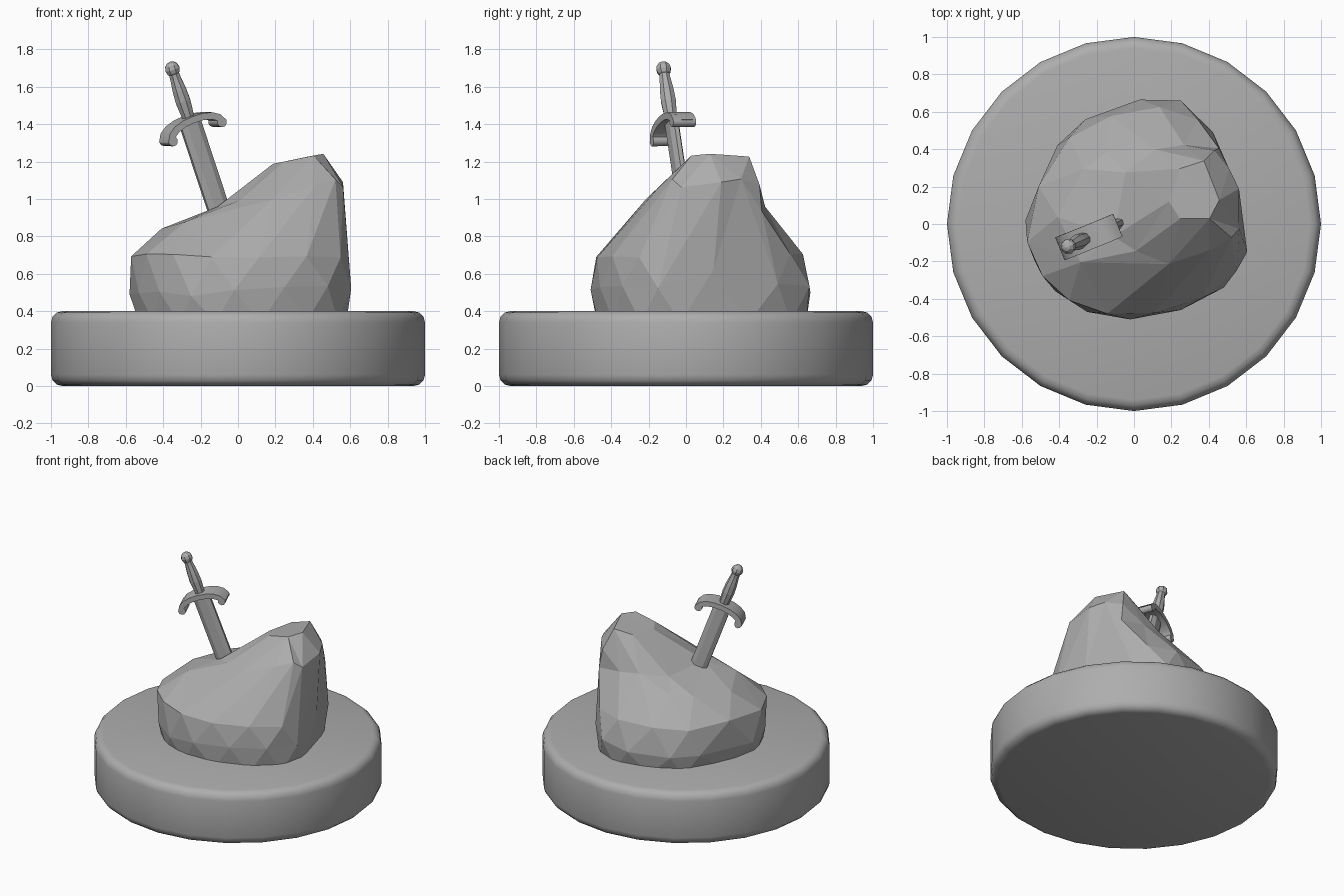
import bpy, bmesh, math, random
from mathutils import Vector, Matrix

if "Cube" in bpy.data.objects:
    bpy.data.objects.remove(bpy.data.objects["Cube"])

random.seed(4)

# Dark grey stone and metal
grey = bpy.data.materials.new("dark_grey")
grey.diffuse_color = (0.42, 0.42, 0.42, 1)
grey.use_nodes = True
grey.node_tree.nodes["Principled BSDF"].inputs["Base Color"].default_value = grey.diffuse_color


def make(name, bm, matrix=None):
    bmesh.ops.recalc_face_normals(bm, faces=bm.faces[:])
    me = bpy.data.meshes.new(name)
    bm.to_mesh(me)
    bm.free()
    me.materials.append(grey)
    ob = bpy.data.objects.new(name, me)
    bpy.context.collection.objects.link(ob)
    if matrix:
        ob.matrix_world = matrix
    return ob


def loft(rings):
    """Closed skin through rings of equal point count, capped at both ends."""
    bm = bmesh.new()
    vs = [[bm.verts.new(p) for p in r] for r in rings]
    n = len(vs[0])
    for a, b in zip(vs, vs[1:]):
        for i in range(n):
            j = (i + 1) % n
            bm.faces.new((a[i], a[j], b[j], b[i]))
    bm.faces.new(vs[0][::-1])
    bm.faces.new(vs[-1])
    return bm


def smooth(ob, deg=35):
    bpy.ops.object.select_all(action='DESELECT')
    ob.select_set(True)
    bpy.context.view_layer.objects.active = ob
    bpy.ops.object.shade_smooth_by_angle(angle=math.radians(deg))


# Round plinth: 24 sides, softened rims
def circle(r, z, n=24):
    return [(r * math.cos(2 * math.pi * i / n), r * math.sin(2 * math.pi * i / n), z)
            for i in range(n)]


B = 0.06
steps = [math.radians(a) for a in (0, 30, 60, 90)]
low = [circle(1 - B + B * math.sin(a), B - B * math.cos(a)) for a in steps]
high = [circle(1 - B + B * math.cos(a), 0.4 - B + B * math.sin(a)) for a in steps]
smooth(make("plinth", loft(low + high)), 35)

# Boulder: one plan outline, scaled, shifted and tilted into rising staggered rings
outline = [(.57, .1), (.5, .3), (.42, .5), (.25, .66), (.03, .665), (-.26, .56),
           (-.41, .42), (-.58, .02), (-.53, -.2), (-.42, -.36), (-.25, -.47),
           (-.02, -.51), (.25, -.46), (.48, -.34), (.605, -.16)]
# centre x, centre y, scale x, scale y, height, tilt along x, push at back right
levels = [(.01, .0, .95, .95, .34, 0, 0),
          (.0, .0, 1.0, 1.0, .51, .05, 0),
          (-.005, -.01, 1.0, .94, .69, .0, .01),
          (.07, .026, .827, .638, .895, .13, .06),
          (.208, .063, .58, .49, .985, .23, .04),
          (.318, .15, .22, .28, 1.15, .2, 0)]
rings = []
for k, (cx, cy, sx, sy, z, t, push) in enumerate(levels):
    jit = 0 if k in (0, 5) else 0.02
    ring = []
    for i, (px, py) in enumerate(outline):
        back_right = px > .4 and py > .05
        if k % 2 == 0:      # even rings sit half a step round
            qx, qy = outline[(i + 1) % len(outline)]
            px, py = (px + qx) * .51, (py + qy) * .51
        x, y = cx + sx * px, cy + sy * py
        if back_right:
            x, y = x + push * .6, y + push
        ring.append((x, y, z + t * x + random.uniform(-jit, jit)))
    rings.append(ring)
bm = loft(rings)
bmesh.ops.triangulate(bm, faces=bm.faces[:], quad_method='SHORT_EDGE')
boulder = make("boulder", bm)
dec = boulder.modifiers.new("facets", 'DECIMATE')
dec.ratio = 0.7

# Sword frame: origin at the guard, local z along the sword, local x along the guard
zax = Vector((-.33, -.15, 1)).normalized()
xax = Vector((.32, .13, .125))
xax = (xax - zax * xax.dot(zax)).normalized()
yax = zax.cross(xax)
M = Matrix((xax, yax, zax)).transposed().to_4x4()
M.translation = Vector((-.257, -.077, 1.41))

# Blade: bevelled section, buried in the boulder
section = [(.06, .012), (.03, .028), (-.03, .028), (-.06, .012),
           (-.06, -.012), (-.03, -.028), (.03, -.028), (.06, -.012)]
make("blade", loft([[(x, y, z) for x, y in section] for z in (-.62, .01)]), M)

# Guard: arched bar with mirrored drooping ends, extruded across the blade
half_top = [(.0, .034), (.06, .030), (.115, .016), (.155, -.01), (.178, -.05)]
half_low = [(.0, -.002), (.055, -.006), (.1, -.019), (.128, -.036), (.14, -.055)]
top = [(-x, z) for x, z in half_top[:0:-1]] + half_top
bot = [(-x, z) for x, z in half_low[:0:-1]] + half_low
W = 0.066
bars = [[(tx, -W, tz), (tx, W, tz), (bx, W, bz), (bx, -W, bz)]
        for (tx, tz), (bx, bz) in zip(top, bot)]
smooth(make("guard", loft(bars), M), 40)

# Rolled guard tips
for side, label in ((-1, "left"), (1, "right")):
    tip = [[(side * .15 + .027 * math.cos(a * math.pi / 5), y,
             -.053 + .027 * math.sin(a * math.pi / 5)) for a in range(10)]
           for y in (-W, W)]
    smooth(make("guard_tip_" + label, loft(tip), M), 40)

# Grip: eight-sided swelling handle
grip = [circle(r, z, 8) for r, z in
        ((.034, .02), (.038, .06), (.043, .12), (.040, .18), (.031, .25), (.029, .29))]
make("grip", loft(grip), M)

# Pommel: faceted ball
bm = bmesh.new()
bmesh.ops.create_uvsphere(bm, u_segments=8, v_segments=6, radius=.042)
bmesh.ops.translate(bm, verts=bm.verts[:], vec=(0, 0, .302))
make("pommel", bm, M)
